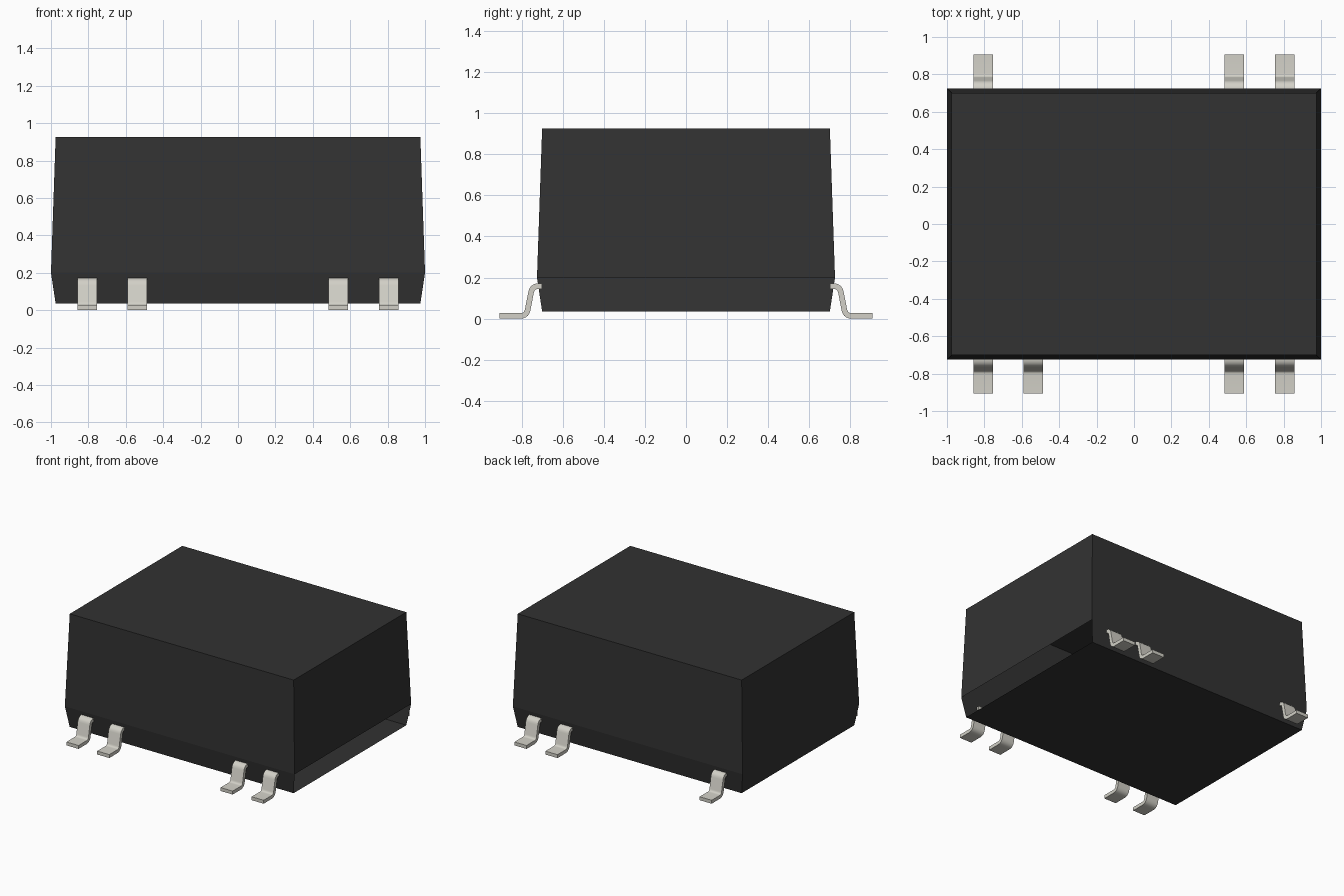
import bpy, bmesh, math
from mathutils import Vector

old = bpy.data.objects.get("Cube")
if old:
    bpy.data.objects.remove(old, do_unlink=True)


def material(name, rgb):
    m = bpy.data.materials.new(name)
    m.use_nodes = True
    m.diffuse_color = (*rgb, 1)
    bsdf = next(n for n in m.node_tree.nodes if n.type == 'BSDF_PRINCIPLED')
    bsdf.inputs["Base Color"].default_value = (*rgb, 1)
    return m


black = material("black plastic", (0.032, 0.032, 0.032))
metal = material("pin metal", (0.645, 0.632, 0.572))


def add_object(name, bm, mat):
    me = bpy.data.meshes.new(name)
    bm.to_mesh(me)
    bm.free()
    me.materials.append(mat)
    ob = bpy.data.objects.new(name, me)
    bpy.context.collection.objects.link(ob)
    return ob


# Body: three stacked rectangles, widest at the parting line
bm = bmesh.new()
rings = []
for hx, hy, z in [(0.975, 0.70, 0.035), (1.0, 0.725, 0.20), (0.975, 0.70, 0.925)]:
    rings.append([bm.verts.new((sx * hx, sy * hy, z))
                  for sx, sy in [(-1, -1), (1, -1), (1, 1), (-1, 1)]])
bm.faces.new(rings[0][::-1])
bm.faces.new(rings[2])
for level in range(2):
    lo, hi = rings[level], rings[level + 1]
    for i in range(4):
        if level == 0 and i == 1:
            continue  # the lower end strip on the left is open
        j = (i + 1) % 4
        bm.faces.new((lo[i], lo[j], hi[j], hi[i]))
add_object("body", bm, black)


# Gull-wing pin: rounded centre line, thickened and extruded across x
def rounded(points, radius, steps=5):
    pts = [Vector(p) for p in points]
    out = [pts[0]]
    for a, b, c in zip(pts, pts[1:], pts[2:]):
        p = b + (a - b).normalized() * radius
        q = b + (c - b).normalized() * radius
        for k in range(steps + 1):
            t = k / steps
            out.append(p * (1 - t) ** 2 + b * 2 * t * (1 - t) + q * t * t)
    return out + [pts[-1]]


THICK, WIDTH = 0.027, 0.105
path = rounded([(0.70, 0.158), (0.748, 0.158), (0.776, 0.0135), (0.907, 0.0135)], 0.03)


def pin(name, x, side):
    upper, lower = [], []
    for i, p in enumerate(path):
        d = (path[min(i + 1, len(path) - 1)] - path[max(i - 1, 0)]).normalized()
        n = Vector((-d.y, d.x)) * THICK / 2
        upper.append(p + n)
        lower.append(p - n)
    bm = bmesh.new()
    grid = [[bm.verts.new((x + s * WIDTH / 2, side * p.x, p.y)) for p in row]
            for row, s in [(upper, -1), (upper, 1), (lower, 1), (lower, -1)]]
    for r in range(4):
        a, b = grid[r], grid[(r + 1) % 4]
        for i in range(len(path) - 1):
            bm.faces.new((a[i], a[i + 1], b[i + 1], b[i]))
    bm.faces.new([g[0] for g in grid])
    bm.faces.new([g[-1] for g in grid][::-1])
    bmesh.ops.recalc_face_normals(bm, faces=bm.faces[:])
    ob = add_object(name, bm, metal)
    bpy.ops.object.select_all(action='DESELECT')
    ob.select_set(True)
    bpy.context.view_layer.objects.active = ob
    bpy.ops.object.shade_smooth_by_angle(angle=math.radians(35))


for i, x in enumerate((-0.806, -0.538, 0.536, 0.806)):
    pin(f"front_pin_{i + 1}", x, -1)
for i, x in enumerate((-0.806, 0.536, 0.806)):
    pin(f"back_pin_{i + 1}", x, 1)
